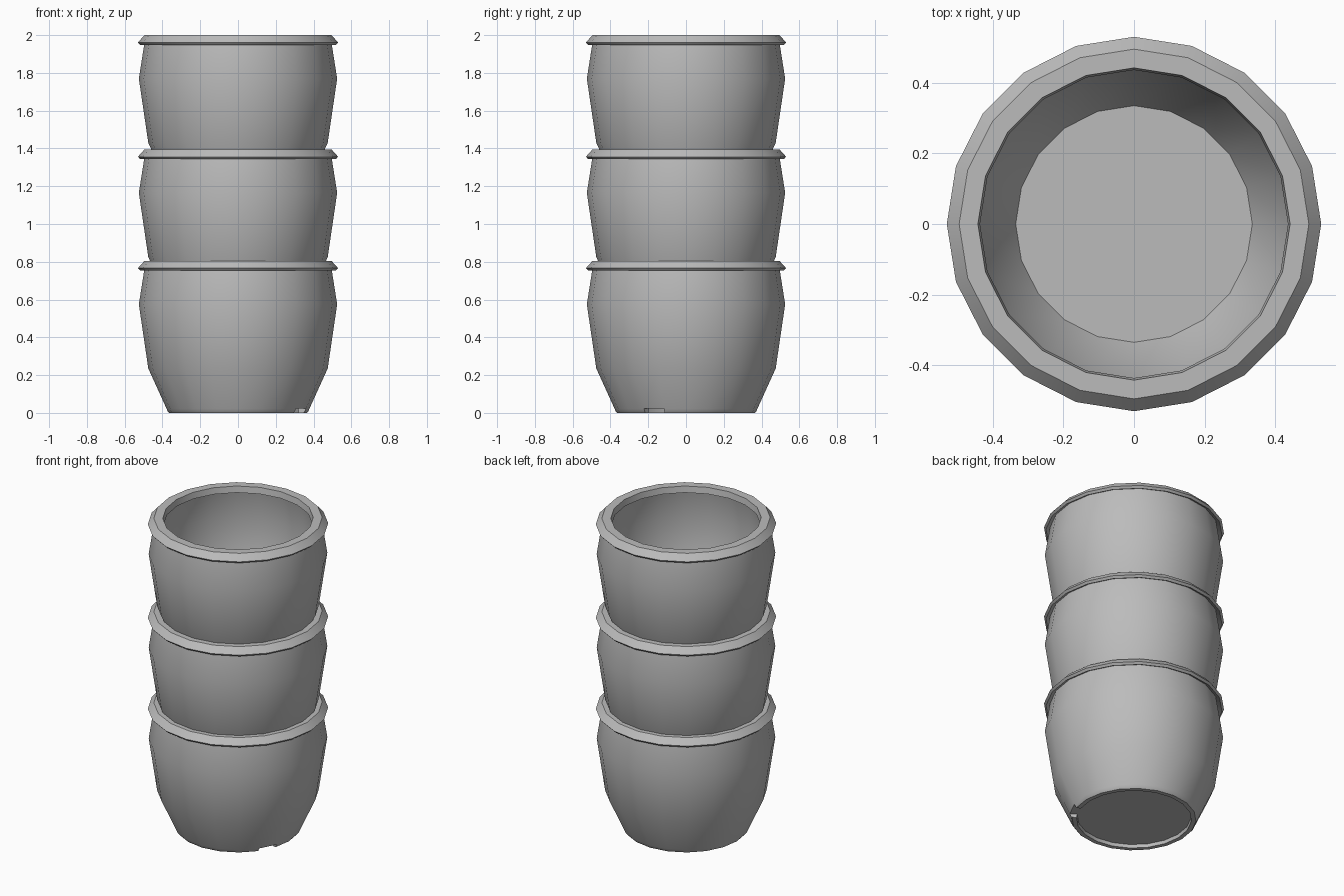
import bpy
import bmesh
from math import cos, sin, tau, radians

SIDES = 20
NOTCH = 18          # segment of the foot ring that is cut away
FOOT_BANDS = 4      # profile bands that make up the foot ring

# Radius and height from the recess under the floor, up the outside, over the rim and down inside
PROFILE = [
    (0.335, 0.022), (0.338, 0), (0.365, 0), (0.373, 0.01), (0.378, 0.022),
    (0.475, 0.235), (0.525, 0.575), (0.495, 0.765),
    (0.518, 0.753), (0.53, 0.766), (0.495, 0.805),
    (0.442, 0.805), (0.436, 0.765), (0.46, 0.755),
    (0.492, 0.575), (0.443, 0.235), (0.335, 0.045),
]

if "Cube" in bpy.data.objects:
    bpy.data.objects.remove(bpy.data.objects["Cube"], do_unlink=True)

grey = bpy.data.materials.new("plain_grey")
grey.use_nodes = True
colour = (0.5, 0.5, 0.5, 1)
grey.diffuse_color = colour
grey.node_tree.nodes["Principled BSDF"].inputs["Base Color"].default_value = colour


def make_pot(name, z):
    bm = bmesh.new()
    rings = [[bm.verts.new((r * cos(tau * k / SIDES), r * sin(tau * k / SIDES), h))
              for k in range(SIDES)] for r, h in PROFILE]
    # Walls, leaving the notch open in the foot
    for band, (low, high) in enumerate(zip(rings, rings[1:])):
        for k in range(SIDES):
            if band < FOOT_BANDS and k == NOTCH:
                continue
            n = (k + 1) % SIDES
            bm.faces.new((low[k], low[n], high[n], high[k]))
    # Notch ends and ceiling
    foot = rings[:FOOT_BANDS + 1]
    for k in (NOTCH, NOTCH + 1):
        bm.faces.new([ring[k] for ring in foot])
    bm.faces.new((foot[0][NOTCH], foot[0][NOTCH + 1], foot[-1][NOTCH + 1], foot[-1][NOTCH]))
    # Underside and inner floor
    bm.faces.new(rings[0])
    bm.faces.new(rings[-1])
    bmesh.ops.recalc_face_normals(bm, faces=bm.faces)

    mesh = bpy.data.meshes.new(name)
    bm.to_mesh(mesh)
    bm.free()
    mesh.materials.append(grey)
    pot = bpy.data.objects.new(name, mesh)
    pot.location.z = z
    bpy.context.collection.objects.link(pot)
    bpy.ops.object.select_all(action='DESELECT')
    pot.select_set(True)
    bpy.context.view_layer.objects.active = pot
    bpy.ops.object.shade_smooth_by_angle(angle=radians(30))


# Three nested pots
for pot_name, height in (("bottom_pot", 0), ("middle_pot", 0.59), ("top_pot", 1.195)):
    make_pot(pot_name, height)
